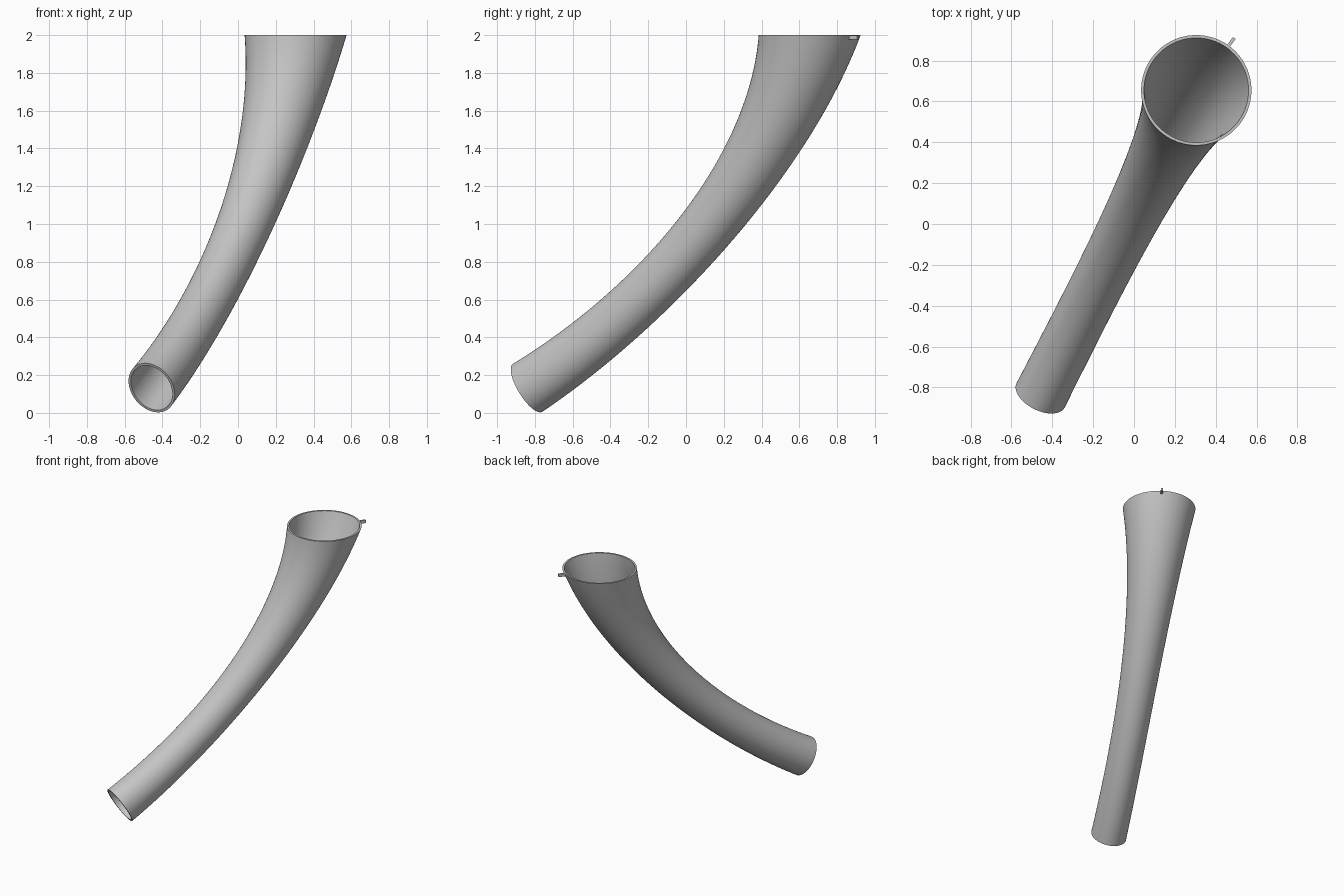
import bpy, bmesh, math
from mathutils import Vector, Matrix

cube = bpy.data.objects.get("Cube")
if cube:
    bpy.data.objects.remove(cube, do_unlink=True)

SIDES, RINGS, WALL = 72, 56, 0.014
PLAN = Vector((0.4546, 0.8907, 0)).normalized()   # heading of the bend seen from above
ACROSS = Vector((-PLAN.y, PLAN.x, 0))
START = Vector((-0.457, -0.838, 0))
UP = Vector((0, 0, 1))

# Centre line in the bend plane: (distance along heading, height)
PATH = [Vector(p) for p in ((0, 0.133), (0.726, 0.55), (1.456, 1.25), (1.676, 2))]

grey = bpy.data.materials.new("plain grey")
grey.use_nodes = True
grey.diffuse_color = (0.56, 0.56, 0.56, 1)
grey.node_tree.nodes["Principled BSDF"].inputs["Base Color"].default_value = (0.56, 0.56, 0.56, 1)


def finish(name, bm):
    bmesh.ops.recalc_face_normals(bm, faces=bm.faces)
    mesh = bpy.data.meshes.new(name)
    bm.to_mesh(mesh)
    bm.free()
    obj = bpy.data.objects.new(name, mesh)
    bpy.context.collection.objects.link(obj)
    mesh.materials.append(grey)
    return obj


def ring(bm, t, inset):
    """One section of the tube, tilted to follow the bend."""
    a, b, c, d = PATH
    u = 1 - t
    p = a * u**3 + b * 3 * u * u * t + c * 3 * u * t * t + d * t**3
    v = (b - a) * u * u + (c - b) * 2 * u * t + (d - c) * t * t
    # square to the bend at the narrow end, cut level at the wide mouth
    end_tilt = math.atan2(d.y - c.y, d.x - c.x)
    tilt = math.atan2(v.y, v.x) + (math.pi / 2 - end_tilt) * t**3
    # the narrow end is slightly oval, the mouth is round
    width = 0.132 - 0.02 * t + 0.158 * t**3 - inset
    depth = width + 0.018 * u * u
    side = depth * (-math.sin(tilt) * PLAN + math.cos(tilt) * UP)
    centre = START + PLAN * p.x + UP * p.y
    angles = [2 * math.pi * i / SIDES for i in range(SIDES)]
    return [bm.verts.new(centre + math.cos(k) * side + math.sin(k) * width * ACROSS)
            for k in angles]


# Hollow tube: up the outside, down the inside, joined at both rims
bm = bmesh.new()
steps = [i / RINGS for i in range(RINGS + 1)]
loops = [ring(bm, t, 0) for t in steps] + [ring(bm, t, WALL) for t in reversed(steps)]
for low, high in zip(loops, loops[1:] + loops[:1]):
    for i in range(SIDES):
        j = (i + 1) % SIDES
        bm.faces.new((low[i], low[j], high[j], high[i]))
tube = finish("curved_tube", bm)
bpy.ops.object.select_all(action='DESELECT')
tube.select_set(True)
bpy.context.view_layer.objects.active = tube
bpy.ops.object.shade_smooth_by_angle(angle=math.radians(40))

# Small tab on the outside of the wide rim
heading = math.radians(54)
mouth = START + PLAN * PATH[3].x
out = Vector((math.cos(heading), math.sin(heading), 0))
bm = bmesh.new()
bmesh.ops.create_cube(bm, size=1)
place = mouth + out * 0.288 + UP * 1.988
bm.transform(Matrix.Translation(place) @ Matrix.Rotation(heading, 4, 'Z')
             @ Matrix.Diagonal((0.056, 0.016, 0.022, 1)))
finish("rim_tab", bm)
